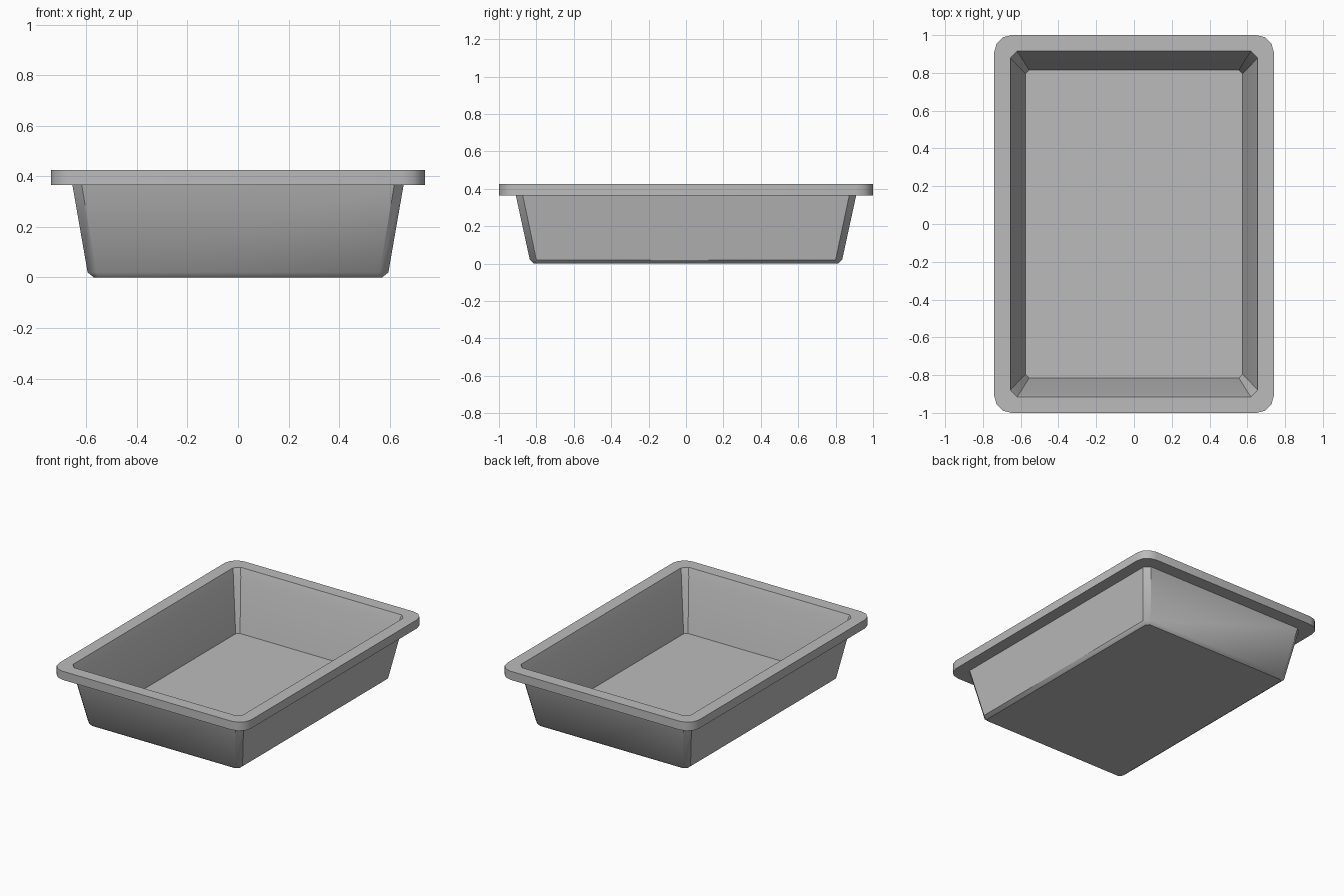
import bpy, bmesh, math

cube = bpy.data.objects.get("Cube")
if cube:
    bpy.data.objects.remove(cube, do_unlink=True)

# Single grey plastic
grey = bpy.data.materials.new("grey plastic")
grey.use_nodes = True
colour = (0.5, 0.5, 0.5, 1)
grey.diffuse_color = colour
grey.node_tree.nodes["Principled BSDF"].inputs["Base Color"].default_value = colour

CORNERS = [(1, 1), (-1, 1), (-1, -1), (1, -1)]


def ring(bm, hx, hy, cut, z, rounded):
    """Rectangle ring with four slots per corner; chamfered corners share verts in pairs."""
    verts = []
    for k, (sx, sy) in enumerate(CORNERS):
        def point(deg):
            a = math.radians(90 * k + deg)
            return bm.verts.new((sx * (hx - cut) + cut * math.cos(a),
                                 sy * (hy - cut) + cut * math.sin(a), z))
        if rounded:
            verts += [point(d) for d in (0, 30, 60, 90)]
        else:
            a, b = point(0), point(90)
            verts += [a, a, b, b]
    return verts


def unique(verts):
    return list(dict.fromkeys(verts))


# Profile from the underside, out over the rim and down to the inside floor:
# half width, half depth, corner cut, height, rounded corner
PROFILE = [
    (0.57, 0.815, 0.02, 0.0, False),      # underside
    (0.595, 0.835, 0.035, 0.02, False),   # bottom bevel
    (0.655, 0.91, 0.037, 0.365, False),   # outer wall top
    (0.74, 1.0, 0.09, 0.365, True),       # rim lower edge
    (0.74, 1.0, 0.09, 0.425, True),       # rim upper edge
    (0.655, 0.915, 0.035, 0.425, False),  # opening
    (0.637, 0.893, 0.033, 0.365, False),  # inner wall below the rim
    (0.575, 0.815, 0.02, 0.02, False),    # inside floor
]

bm = bmesh.new()
rings = [ring(bm, *p) for p in PROFILE]
for low, high in zip(rings, rings[1:]):
    for i in range(len(low)):
        j = (i + 1) % len(low)
        face = unique([low[i], low[j], high[j], high[i]])
        if len(face) > 2:
            bm.faces.new(face)
bm.faces.new(unique(rings[0])[::-1])
bm.faces.new(unique(rings[-1]))
bmesh.ops.recalc_face_normals(bm, faces=bm.faces)

mesh = bpy.data.meshes.new("tray")
bm.to_mesh(mesh)
bm.free()
mesh.materials.append(grey)
tray = bpy.data.objects.new("tray", mesh)
bpy.context.collection.objects.link(tray)

# Smooth rim corners, sharp wall edges
bpy.ops.object.select_all(action='DESELECT')
tray.select_set(True)
bpy.context.view_layer.objects.active = tray
bpy.ops.object.shade_smooth_by_angle(angle=math.radians(35))
